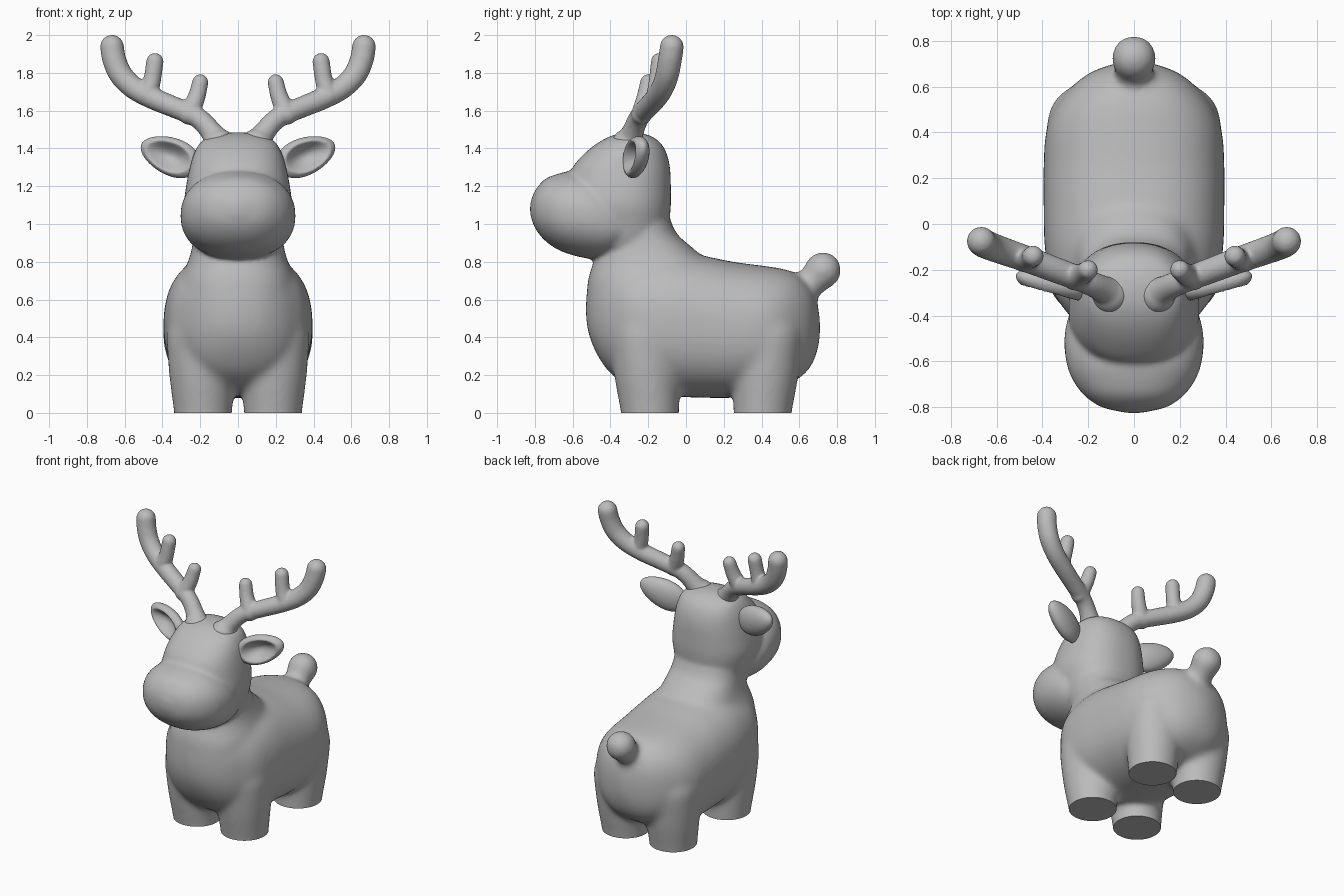
import bpy, bmesh, math
from mathutils import Vector, Matrix

cube = bpy.data.objects.get("Cube")
if cube:
    bpy.data.objects.remove(cube)

grey = bpy.data.materials.new("plain grey")
grey.use_nodes = True
grey.diffuse_color = (0.5, 0.5, 0.5, 1)
bsdf = next(n for n in grey.node_tree.nodes if n.type == "BSDF_PRINCIPLED")
bsdf.inputs["Base Color"].default_value = grey.diffuse_color


def spline(points, steps=6):
    """Smooth list of vectors running through the given points."""
    p = [Vector(q) for q in points]
    p = [p[0]] + p + [p[-1]]
    out = []
    for a, b, c, d in zip(p, p[1:], p[2:], p[3:]):
        for i in range(steps):
            t = i / steps
            out.append(b + (c - a) * t / 2 + (a * 2 - b * 5 + c * 4 - d) * t * t / 2
                       + (b * 3 - a - c * 3 + d) * t ** 3 / 2)
    return out + [p[-1]]


def skin(bm, rings):
    """Join rings of points into a closed skin."""
    rings = [[bm.verts.new(co) for co in ring] for ring in rings]
    n = len(rings[0])
    for r, s in zip(rings, rings[1:]):
        for i in range(n):
            bm.faces.new((r[i], r[(i + 1) % n], s[(i + 1) % n], s[i]))
    bm.faces.new(rings[0][::-1])
    bm.faces.new(rings[-1])


def loft(bm, axis, rows, power=2.3, n=48):
    """Rows are (position, low, high, half width), stacked along y or z."""
    rings = []
    for pos, low, high, wide in spline(rows):
        ring = []
        for i in range(n):
            a = math.tau * i / n
            c, s = (math.copysign(abs(f) ** (2 / power), f) for f in (math.cos(a), math.sin(a)))
            other = (low + high) / 2 + s * (high - low) / 2
            ring.append((c * wide, pos, other) if axis == "y" else (c * wide, other, pos))
        rings.append(ring)
    skin(bm, rings)


def ball(bm, centre, radius):
    bmesh.ops.create_uvsphere(bm, u_segments=24, v_segments=16, radius=radius,
                              matrix=Matrix.Translation(centre))


def limb(bm, points, n=24):
    """Round-ended tube through (x, y, z, radius) points."""
    path = spline(points)
    rings = []
    for i, p in enumerate(path):
        along = (path[min(i + 1, len(path) - 1)] - path[max(i - 1, 0)]).to_3d().normalized()
        u = along.cross(Vector((0, 1, 0.1))).normalized()
        v = along.cross(u)
        rings.append([p.to_3d() + (u * math.cos(math.tau * k / n)
                                   + v * math.sin(math.tau * k / n)) * p[3] for k in range(n)])
    skin(bm, rings)
    for p in (path[0], path[-1]):
        ball(bm, p.to_3d(), p[3])


def fuse(bm, name, voxel, rounds):
    """Melt overlapping pieces into one skin and soften the joins."""
    bmesh.ops.recalc_face_normals(bm, faces=bm.faces)
    mesh = bpy.data.meshes.new(name)
    bm.to_mesh(mesh)
    bm.free()
    obj = bpy.data.objects.new(name, mesh)
    bpy.context.collection.objects.link(obj)
    remesh = obj.modifiers.new("melt", "REMESH")
    remesh.mode = "VOXEL"
    remesh.voxel_size = voxel
    soften = obj.modifiers.new("soften", "SMOOTH")
    soften.factor = 0.5
    soften.iterations = rounds
    graph = bpy.context.evaluated_depsgraph_get()
    done = bpy.data.meshes.new_from_object(obj.evaluated_get(graph))
    obj.modifiers.clear()
    obj.data = done
    done.name = name
    return obj


def finish(obj):
    obj.data.materials.clear()
    obj.data.materials.append(grey)
    bpy.ops.object.select_all(action="DESELECT")
    obj.select_set(True)
    bpy.context.view_layer.objects.active = obj
    bpy.ops.object.shade_smooth_by_angle(angle=math.radians(45))


# Torso, neck, legs and tail
bm = bmesh.new()
loft(bm, "y", [(-.53, .5, .6, .03), (-.51, .4, .7, .13), (-.46, .29, .78, .22),
               (-.39, .2, .82, .29), (-.28, .13, .84, .36), (-.1, .09, .86, .39),
               (.1, .08, .83, .395), (.25, .08, .8, .395), (.4, .1, .78, .385),
               (.5, .13, .765, .35), (.58, .17, .74, .29), (.65, .23, .68, .21),
               (.69, .31, .6, .12), (.71, .4, .5, .03)], power=2.4)
loft(bm, "z", [(.55, -.53, .05, .3), (.7, -.52, .1, .3), (.8, -.49, .1, .265),
               (.87, -.47, .04, .245), (.95, -.46, -.05, .235), (1.05, -.45, -.09, .23)])
for side in (-1, 1):
    for y, lean in ((-.19, -.03), (.405, .03)):
        limb(bm, [(side * .185, y, -.1, .15), (side * .185, y, 0, .155),
                  (side * .19, y + lean / 2, .2, .175), (side * .2, y + lean, .4, .18)])
limb(bm, [(0, .58, .6, .09), (0, .65, .675, .08), (0, .725, .755, .1)])
torso = fuse(bm, "torso", .014, 22)

# Head and muzzle, melted onto the torso
bm = bmesh.new()
bm.from_mesh(torso.data)
bpy.data.objects.remove(torso)
loft(bm, "z", [(.84, -.45, -.17, .2), (.9, -.55, -.11, .235), (1, -.62, -.09, .265),
               (1.1, -.65, -.08, .285), (1.2, -.635, -.08, .275), (1.3, -.6, -.085, .255),
               (1.38, -.53, -.105, .23), (1.44, -.45, -.145, .19), (1.475, -.37, -.21, .11),
               (1.485, -.3, -.27, .03)])
loft(bm, "y", [(-.825, 1.05, 1.11, .03), (-.8, .98, 1.175, .14), (-.75, .915, 1.235, .215),
               (-.68, .865, 1.265, .268), (-.6, .835, 1.28, .296), (-.5, .815, 1.265, .304),
               (-.4, .82, 1.2, .285), (-.3, .87, 1.1, .24)], power=2.2)
body = fuse(bm, "body", .013, 8)

# Flat soles
bm = bmesh.new()
bm.from_mesh(body.data)
bmesh.ops.bisect_plane(bm, geom=bm.verts[:] + bm.edges[:] + bm.faces[:],
                       plane_co=(0, 0, 0), plane_no=(0, 0, 1), clear_inner=True)
bmesh.ops.holes_fill(bm, edges=[e for e in bm.edges if e.is_boundary], sides=0)
bm.to_mesh(body.data)
bm.free()
finish(body)

for side, word in ((1, "left"), (-1, "right")):
    # Antler: one beam and two tines
    bm = bmesh.new()
    for path in ([(.1, -.31, 1.42, .085), (.135, -.285, 1.48, .06), (.21, -.25, 1.56, .054),
                  (.33, -.205, 1.615, .056), (.45, -.16, 1.665, .058), (.55, -.125, 1.72, .06),
                  (.62, -.1, 1.79, .062), (.655, -.085, 1.87, .063), (.667, -.075, 1.938, .063)],
                 [(.26, -.235, 1.58, .055), (.22, -.215, 1.67, .047), (.2, -.2, 1.75, .043)],
                 [(.48, -.155, 1.68, .055), (.455, -.15, 1.76, .047), (.44, -.14, 1.86, .046)]):
        limb(bm, [(side * x, y, z, r) for x, y, z, r in path])
    finish(fuse(bm, word + "_antler", .009, 6))

    # Ear: a leaf-shaped ball hollowed at the front
    bm = bmesh.new()
    bmesh.ops.create_uvsphere(bm, u_segments=48, v_segments=32, radius=1,
                              matrix=Matrix.Rotation(math.pi / 2, 4, "X"))
    out = Vector((.9, .25, .36)).normalized()
    up = (Vector((0, 0, 1)) - out * out.z).normalized()
    back = up.cross(out)
    for v in bm.verts:
        x, y, z = v.co
        if y < 0:
            y += 1.35 * max(0, 1 - (x * x + z * z) / .6) ** 1.2
        v.co = (Vector((.36, -.265, 1.36)) + out * x * .17 + back * y * .06
                + up * z * .1 * (1 - .15 * x))
        v.co.x *= side
    finish(fuse(bm, word + "_ear", .007, 4))
